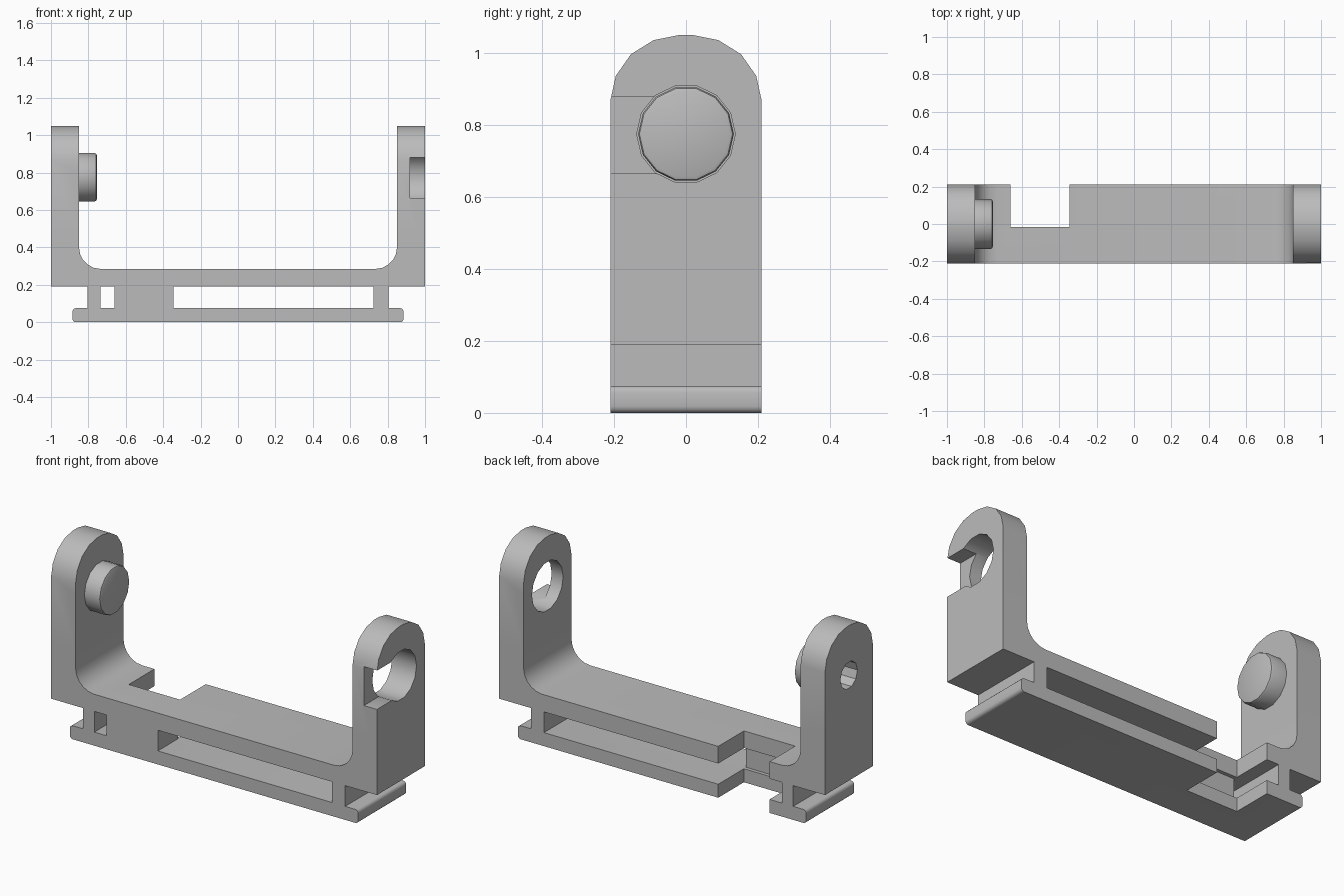
import bpy, bmesh, math
from mathutils import Vector

cube = bpy.data.objects.get("Cube")
if cube:
    bpy.data.objects.remove(cube)

grey = bpy.data.materials.new("plain grey")
grey.use_nodes = True
GREY = (0.5, 0.5, 0.5, 1)
grey.diffuse_color = GREY
grey.node_tree.nodes["Principled BSDF"].inputs["Base Color"].default_value = GREY

HALF = 0.21      # half depth of the bracket
AXIS_Z = 0.775   # height of the pivot axis


def prism(name, points, start, sweep):
    """Extrude a closed outline along a sweep vector."""
    bm = bmesh.new()
    face = bm.faces.new([bm.verts.new(Vector(p) + Vector(start)) for p in points])
    out = bmesh.ops.extrude_face_region(bm, geom=[face])
    moved = [v for v in out["geom"] if isinstance(v, bmesh.types.BMVert)]
    bmesh.ops.translate(bm, verts=moved, vec=sweep)
    bmesh.ops.recalc_face_normals(bm, faces=bm.faces)
    mesh = bpy.data.meshes.new(name)
    bm.to_mesh(mesh)
    bm.free()
    mesh.materials.append(grey)
    obj = bpy.data.objects.new(name, mesh)
    bpy.context.collection.objects.link(obj)
    return obj


def box(name, x, y, z):
    outline = [(x[0], 0, z[0]), (x[1], 0, z[0]), (x[1], 0, z[1]), (x[0], 0, z[1])]
    return prism(name, outline, (0, y[0], 0), (0, y[1] - y[0], 0))


def cylinder(name, x, radius, sides):
    """Round part lying on the pivot axis."""
    ring = [(i + 0.5) * math.tau / sides for i in range(sides)]
    outline = [(0, radius * math.sin(a), AXIS_Z + radius * math.cos(a)) for a in ring]
    return prism(name, outline, (x[0], 0, 0), (x[1] - x[0], 0, 0))


def apply_modifier(obj, mod):
    bpy.context.view_layer.objects.active = obj
    bpy.ops.object.modifier_apply(modifier=mod.name)


def cut(obj, cutter, operation="DIFFERENCE"):
    mod = obj.modifiers.new("cut", "BOOLEAN")
    mod.operation = operation
    mod.solver = "EXACT"
    mod.object = cutter
    apply_modifier(obj, mod)


def discard(cutter):
    bpy.data.objects.remove(cutter)


# U-shaped frame with filleted inner corners
inner, floor, r = 0.85, 0.285, 0.115
right = [(1, 0.19), (1, 1.1), (inner, 1.1)]
for i in range(6):
    a = i / 5 * math.pi / 2
    right.append((inner - r + r * math.cos(a), floor + r - r * math.sin(a)))
profile = right + [(-x, z) for x, z in reversed(right)]
frame = prism("u_frame", [(x, 0, z) for x, z in profile], (0, -HALF, 0), (0, 2 * HALF, 0))

# Rounded arm tops
arch = [(0.25, 0), (0.25, 0.5), (HALF, 0.5), (HALF, 0.87), (0.195, 0.937),
        (0.153, 0.997), (0.09, 1.036), (0.02, 1.05)]
arch += [(-y, z) for y, z in reversed(arch)]
arch_tool = prism("arch_tool", [(0, y, z) for y, z in arch], (-1.2, 0, 0), (2.4, 0, 0))
cut(frame, arch_tool, "INTERSECT")
discard(arch_tool)

# Pivot hole and its entry slot in the left arm
for tool in (cylinder("hole_tool", (0.7, 1.2), 0.137, 14),
             box("slot_tool", (0.92, 1.2), (-0.4, 0), (0.665, 0.88))):
    cut(frame, tool)
    discard(tool)

# Base rail with softened ends
rail = box("base_rail", (-0.885, 0.885), (-HALF, HALF), (0, 0.075))
bm = bmesh.new()
bm.from_mesh(rail.data)
ends = [e for e in bm.edges if abs(e.verts[0].co.x - e.verts[1].co.x) < 0.001
        and abs(e.verts[0].co.z - e.verts[1].co.z) < 0.001]
bmesh.ops.bevel(bm, geom=ends, offset=0.018, segments=3, profile=0.5, affect="EDGES")
bm.to_mesh(rail.data)
bm.free()

# Rear notch through both plates
notch = box("notch_tool", (-0.66, -0.345), (-0.015, 0.4), (-0.2, 0.6))
cut(frame, notch)
cut(rail, notch)
discard(notch)

# Ribs joining rail and frame
parts = [frame, rail]
for name, x, back in (("right_rib", (-0.805, -0.735), HALF),
                      ("center_post", (-0.66, -0.345), -0.035),
                      ("left_rib", (0.725, 0.805), HALF)):
    parts.append(box(name, x, (-HALF, back), (0.075, 0.19)))

# Pivot peg on the right arm, with a softened tip
peg = cylinder("pivot_peg", (-0.87, -0.755), 0.133, 14)
bm = bmesh.new()
bm.from_mesh(peg.data)
tip = [e for e in bm.edges if all(v.co.x > -0.76 for v in e.verts)]
bmesh.ops.bevel(bm, geom=tip, offset=0.012, segments=2, profile=0.5, affect="EDGES")
bm.to_mesh(peg.data)
bm.free()
parts.append(peg)

# Blind bore from the outer side of the right arm
bore = cylinder("bore_tool", (-1.2, -0.79), 0.075, 10)
cut(frame, bore)
cut(peg, bore)
discard(bore)

# Smooth curves, sharp corners
for obj in parts:
    bpy.ops.object.select_all(action="DESELECT")
    obj.select_set(True)
    bpy.context.view_layer.objects.active = obj
    bpy.ops.object.shade_smooth_by_angle(angle=math.radians(32))
